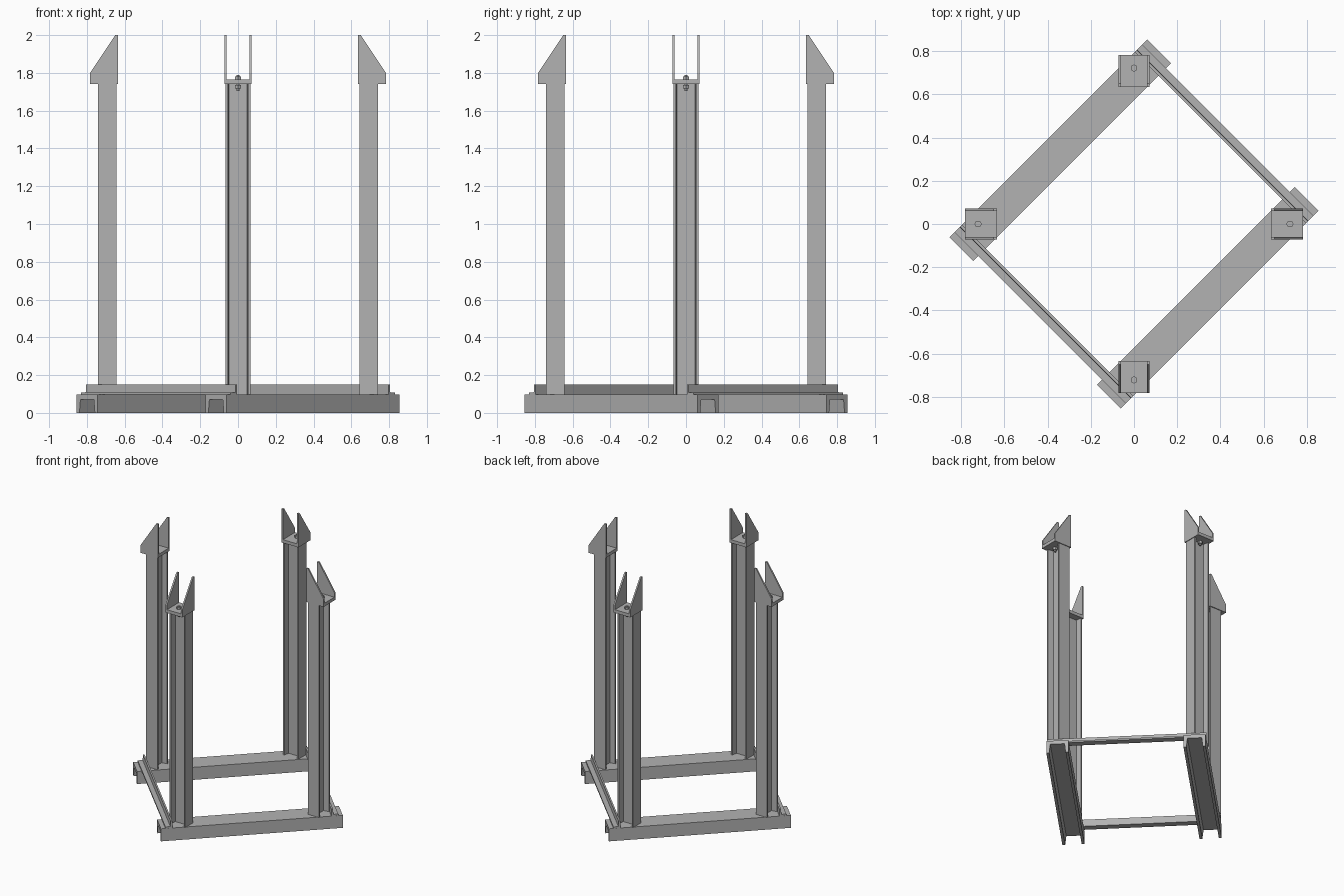
import bpy, bmesh
from math import pi
from mathutils import Matrix, Vector

cube = bpy.data.objects.get("Cube")
if cube:
    bpy.data.objects.remove(cube, do_unlink=True)

steel = bpy.data.materials.new("grey steel")
steel.use_nodes = True
GREY = (0.45, 0.45, 0.45, 1)
steel.diffuse_color = GREY
steel.node_tree.nodes["Principled BSDF"].inputs["Base Color"].default_value = GREY


def prism(name, profile, start, length, axes, turn):
    """Extrude a 2D profile; axes = world directions of (profile x, profile y, extrusion)."""
    a, b, c = (Vector(v) for v in axes)
    bm = bmesh.new()
    face = bm.faces.new([bm.verts.new(a * p + b * q + c * start) for p, q in profile])
    grown = bmesh.ops.extrude_face_region(bm, geom=[face])
    moved = [v for v in grown["geom"] if isinstance(v, bmesh.types.BMVert)]
    bmesh.ops.translate(bm, verts=moved, vec=c * length)
    bmesh.ops.recalc_face_normals(bm, faces=bm.faces)
    return finish(name, bm, turn)


def finish(name, bm, turn):
    bmesh.ops.transform(bm, matrix=Matrix.Rotation(turn, 4, "Z"), verts=bm.verts)
    mesh = bpy.data.meshes.new(name)
    bm.to_mesh(mesh)
    bm.free()
    mesh.materials.append(steel)
    obj = bpy.data.objects.new(name, mesh)
    bpy.context.collection.objects.link(obj)
    return obj


def mirrored(half):
    """Close a half profile across its vertical axis."""
    return half + [(-x, y) for x, y in reversed(half)]


X, Y, Z = (1, 0, 0), (0, 1, 0), (0, 0, 1)
BASE, POST_TOP = 0.097, 1.74

# Base channels (open below) and angle-iron ties, set diagonally
channel = mirrored([(0.078, BASE), (0.078, 0), (0.058, 0), (0.05, 0.07)])
channel = [(x - 0.4826, z) for x, z in channel]
angle_iron = [(0.566, BASE), (0.615, BASE), (0.615, 0.109), (0.58, 0.109),
              (0.578, 0.15), (0.566, 0.15)]
for side, turn in (("front", pi / 4), ("back", pi * 5 / 4)):
    prism(side + "_base_channel", channel, -0.647, 1.294, (Y, Z, X), turn)
    prism(side + "_tie_angle", angle_iron, -0.56, 1.12, (X, Z, Y), turn)

# Posts with their forked caps; built at the front and turned to each corner
PY, HW, HD, WEB = -0.692, 0.066, 0.048, 0.006
quarter = [(HW, HD), (HW - 0.012, HD), (HW - 0.018, WEB)]
upper = quarter + [(-x, y) for x, y in reversed(quarter)]
i_beam = upper + [(-x, -y) for x, y in upper]
i_beam = [(x, y + PY) for x, y in i_beam]
INNER, OUTER = -0.635, -0.783
fin = [(INNER, POST_TOP), (OUTER, POST_TOP), (OUTER, 1.80),
       (INNER - 0.015, 2.0), (INNER, 2.0)]
floor = [(INNER, POST_TOP), (OUTER, POST_TOP), (OUTER, 1.765), (INNER, 1.765)]

for k, corner in enumerate(("front", "left", "back", "right")):
    turn = k * pi / 2
    prism(corner + "_post", i_beam, BASE, POST_TOP - BASE, (X, Y, Z), turn)
    prism(corner + "_cap_floor", floor, -0.06, 0.12, (Y, Z, X), turn)
    for label, x in (("a", -0.072), ("b", 0.06)):
        prism(corner + "_cap_fin_" + label, fin, x, 0.012, (Y, Z, X), turn)
    # Hex bolt head, shank and nut
    bm = bmesh.new()
    for radius, low, high in ((0.017, 1.765, 1.782), (0.009, 1.705, 1.788),
                              (0.017, 1.717, 1.735)):
        bmesh.ops.create_cone(bm, cap_ends=True, segments=6, radius1=radius,
                              radius2=radius, depth=high - low,
                              matrix=Matrix.Translation((0, -0.722, (low + high) / 2)))
    finish(corner + "_bolt", bm, turn)
